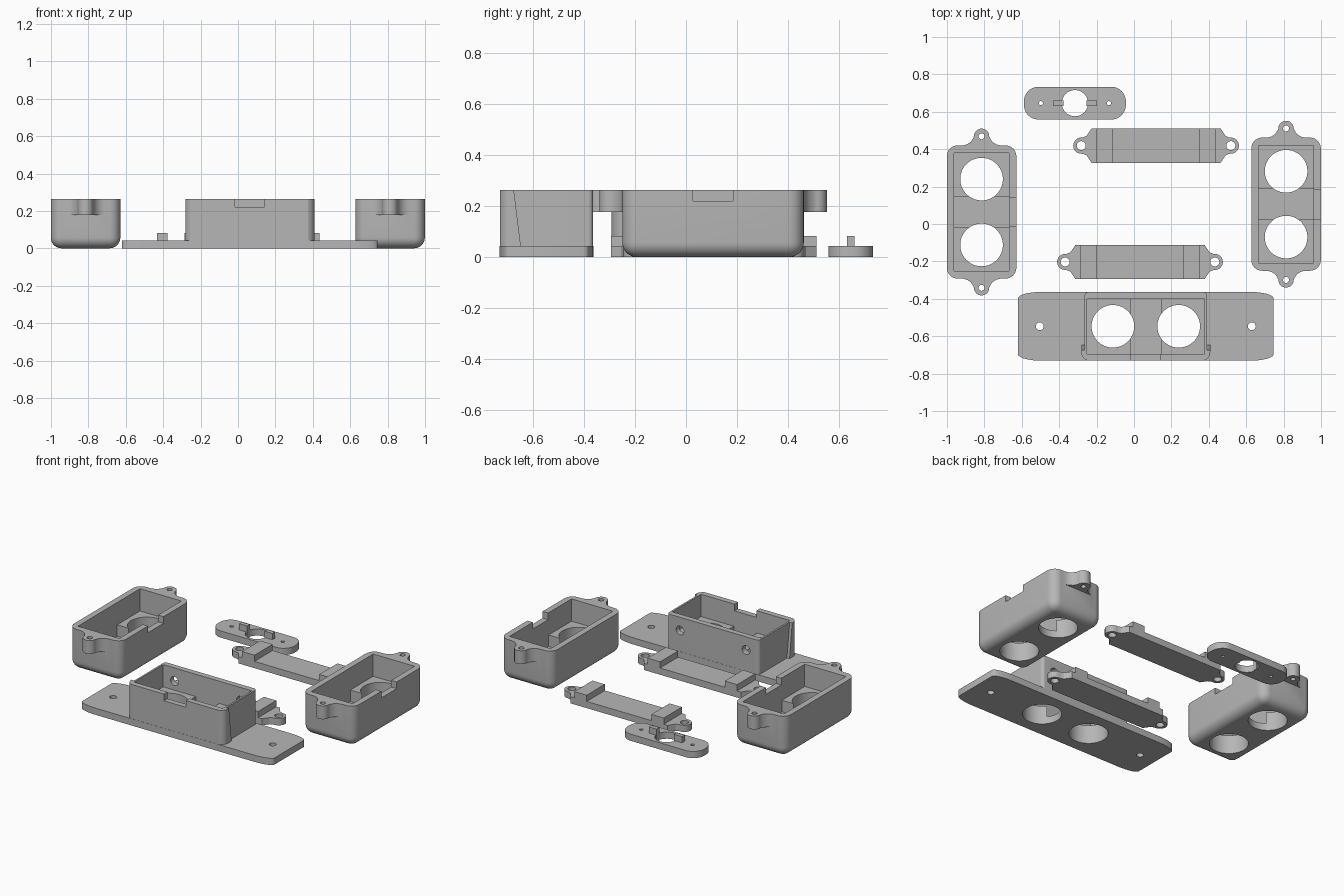
import bpy, bmesh, math
from mathutils import Matrix

cube = bpy.data.objects.get("Cube")
if cube:
    bpy.data.objects.remove(cube)

grey = bpy.data.materials.new("plain_grey")
grey.use_nodes = True
COLOUR = (0.47, 0.47, 0.47, 1)
grey.diffuse_color = COLOUR
grey.node_tree.nodes["Principled BSDF"].inputs["Base Color"].default_value = COLOUR

HEIGHT, SHEET, LEDGE = 0.263, 0.043, 0.12
QUARTER = math.pi / 2


# ---- outlines ----
def arc(cx, cy, rx, ry, start, sweep, n):
    return [(cx + rx * math.cos(start + sweep * i / n),
             cy + ry * math.sin(start + sweep * i / n)) for i in range(n + 1)]


def circle(r, x=0, y=0):
    return arc(x, y, r, r, 0, math.tau, 48)[:-1]


def rect(x0, x1, y0, y1):
    return [(x0, y0), (x1, y0), (x1, y1), (x0, y1)]


def rounded(hx, hy, rx, ry):
    pts = []
    for q, (sx, sy) in enumerate([(1, 1), (-1, 1), (-1, -1), (1, -1)]):
        pts += arc(sx * (hx - rx), sy * (hy - ry), rx, ry, q * QUARTER, QUARTER, 8)
    return pts


def tongue(flare, cy, r):
    """Flared ear pointing to +y with a round tip."""
    return flare + arc(0, cy, r, r, 0, math.pi, 16) + [(-x, y) for x, y in reversed(flare)]


# ---- solids ----
def make_object(name, bm):
    bmesh.ops.recalc_face_normals(bm, faces=bm.faces)
    mesh = bpy.data.meshes.new(name)
    bm.to_mesh(mesh)
    bm.free()
    mesh.materials.append(grey)
    obj = bpy.data.objects.new(name, mesh)
    bpy.context.collection.objects.link(obj)
    return obj


def prism(name, outline, z0, z1, turn=0):
    bm = bmesh.new()
    face = bm.faces.new([bm.verts.new((x, y, z0)) for x, y in outline])
    top = bmesh.ops.extrude_face_region(bm, geom=[face])["geom"]
    bmesh.ops.translate(bm, vec=(0, 0, z1 - z0),
                        verts=[v for v in top if isinstance(v, bmesh.types.BMVert)])
    bmesh.ops.rotate(bm, verts=bm.verts, matrix=Matrix.Rotation(turn, 3, 'Z'))
    return make_object(name, bm)


def combine(obj, tools, operation):
    """Apply each tool solid to obj, then drop the tool."""
    for tool in tools:
        tool.hide_render = True
        mod = obj.modifiers.new("combine", 'BOOLEAN')
        mod.operation, mod.object, mod.solver = operation, tool, 'EXACT'
        graph = bpy.context.evaluated_depsgraph_get()
        mesh = bpy.data.meshes.new_from_object(obj.evaluated_get(graph))
        obj.modifiers.clear()
        obj.data = mesh
        bpy.data.objects.remove(tool)


def finish(obj, x, y):
    obj.location = (x, y, 0)
    bpy.ops.object.select_all(action='DESELECT')
    obj.select_set(True)
    bpy.context.view_layer.objects.active = obj
    bpy.ops.object.shade_smooth_by_angle(angle=math.radians(30))


def hollow(obj, turn=0):
    """Cavity with two ledges, a middle trench, two round openings and a rim notch."""
    cuts = [prism("cut", rect(-.147, .147, -.315, .315), LEDGE, .4, turn),
            prism("cut", rect(-.147, .147, -.083, .083), .046, .3, turn),
            prism("cut", rect(.12, .25, -.078, .078), .22, .4, turn)]
    cuts += [prism("cut", circle(.114, 0, s * .176), -.1, .35, turn) for s in (-1, 1)]
    combine(obj, cuts, 'DIFFERENCE')


# ---- side housings: rounded tubs with a screw lug at each end ----
def housing(name, x, y):
    bm = bmesh.new()
    bmesh.ops.create_cube(bm, size=1)
    bmesh.ops.scale(bm, vec=(.372, .712, HEIGHT), verts=bm.verts)
    bmesh.ops.translate(bm, vec=(0, 0, HEIGHT / 2), verts=bm.verts)
    edges = [e for e in bm.edges if min(v.co.z for v in e.verts) < .01]
    bmesh.ops.bevel(bm, geom=edges, offset=.058, segments=8, profile=.5, affect='EDGES')
    tub = make_object(name, bm)
    flare = [(.1, .3), (.1, .356), (.078, .362), (.058, .375), (.045, .395)]
    lug = tongue(flare, .405, .041)
    combine(tub, [prism("lug", lug, .177, HEIGHT, t) for t in (0, math.pi)], 'UNION')
    hollow(tub)
    combine(tub, [prism("cut", circle(.016, 0, s * .405), .1, .4) for s in (-1, 1)],
            'DIFFERENCE')
    finish(tub, x, y)


housing("right_housing", -.815, .064)
housing("left_housing", .813, .106)

# ---- front housing: base plate, walled body and wider front shell ----
dock = prism("front_housing", rounded(.683, .184, .13, .034), 0, SHEET)
body = prism("body", rounded(.327, .183, .02, .02), .02, HEIGHT)
shell_outline = [p for p in rounded(.345, .183, .045, .045) if p[1] < 0]
shell = prism("shell", shell_outline + [(.345, -.098), (-.345, -.098)], .02, HEIGHT)
for v in shell.data.vertices:
    if v.co.y > -.1 and v.co.z > .1:
        v.co.y -= .03
combine(dock, [body, shell], 'UNION')
hollow(dock, -QUARTER)
holes = [prism("cut", circle(.021, s * .567), -.1, .2) for s in (-1, 1)]
for s in (-1, 1):
    port = prism("cut", circle(.028), -.06, .06)
    port.data.transform(Matrix.Translation((s * .235, .17, .178))
                        @ Matrix.Rotation(QUARTER, 4, 'X'))
    holes.append(port)
combine(dock, holes, 'DIFFERENCE')
finish(dock, .063, -.547)


# ---- strap brackets: flat bar, two cross blocks, eared ends ----
def bracket(name, x, y):
    ear = tongue([(.092, .345), (.074, .357), (.052, .372), (.044, .39)], .4, .043)
    outline = [(py, -px) for px, py in ear] + [(-py, px) for px, py in ear]
    bar = prism(name, outline, 0, SHEET)
    combine(bar, [prism("block", rect(s * .274 - .044, s * .274 + .044, -.092, .092),
                        .01, .083) for s in (-1, 1)], 'UNION')
    combine(bar, [prism("cut", circle(.024, s * .4), -.1, .2) for s in (-1, 1)],
            'DIFFERENCE')
    finish(bar, x, y)


bracket("back_bracket", .118, .419)
bracket("front_bracket", .032, -.203)

# ---- small cover plate with a round opening and two upright tabs ----
cover = prism("cover_plate", rounded(.273, .087, .075, .08), 0, SHEET)
combine(cover, [prism("cut", circle(.07), -.1, .2)]
        + [prism("cut", circle(.011, s * .182), -.1, .2) for s in (-1, 1)], 'DIFFERENCE')
combine(cover, [prism("tab", rect(s * .09 - .028, s * .09 + .028, -.014, .014), 0, .083)
                for s in (-1, 1)], 'UNION')
finish(cover, -.316, .646)
